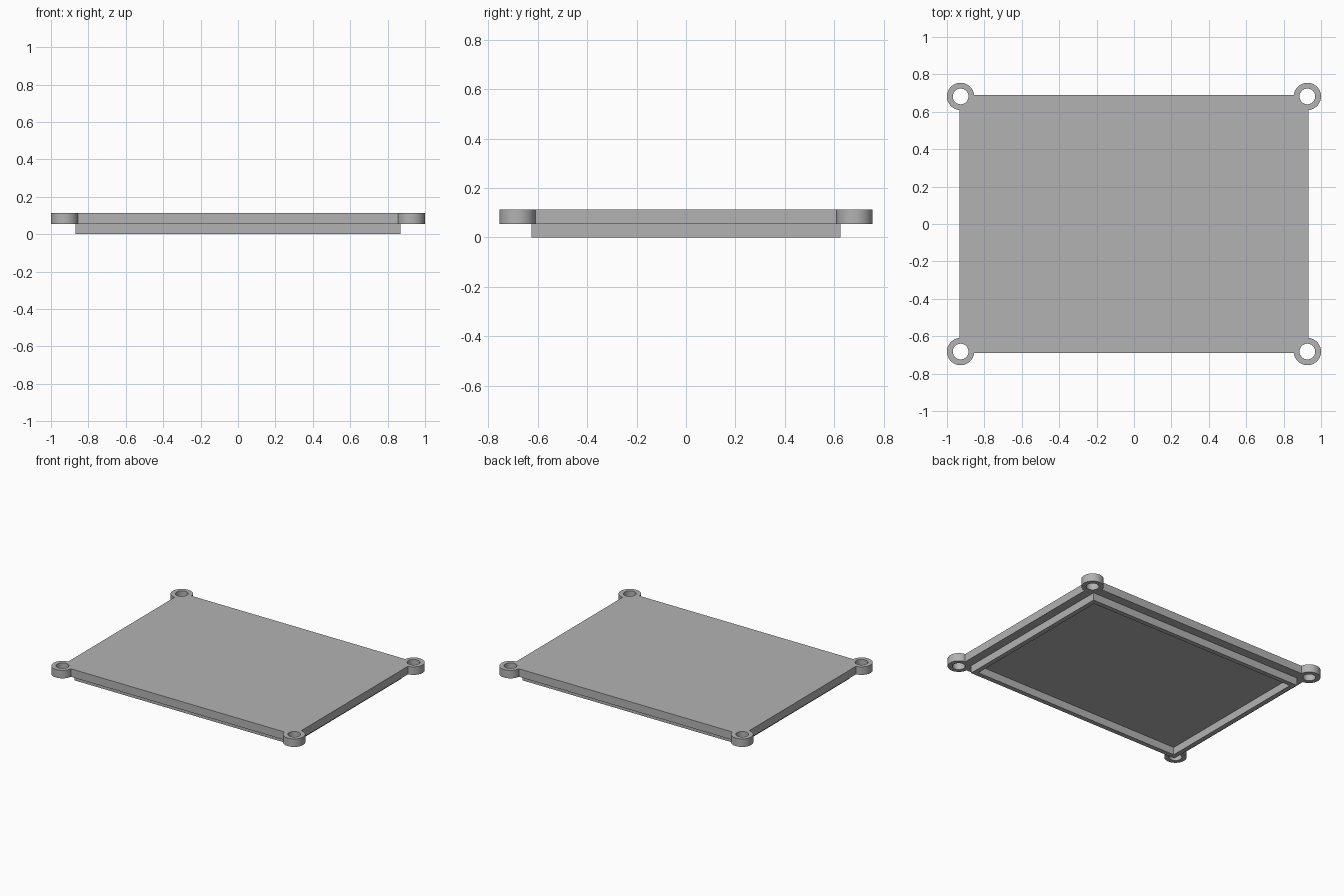
import bpy
from math import asin, acos, cos, sin, pi, radians

cube = bpy.data.objects.get("Cube")
if cube:
    bpy.data.objects.remove(cube, do_unlink=True)

HALF_X, HALF_Y = 0.933, 0.69      # lid plate
EAR_X, EAR_Y = 0.927, 0.682       # screw ear centres
EAR_R, HOLE_R = 0.073, 0.042
RIM_X, RIM_Y, RIM_W = 0.87, 0.625, 0.034
STEP, TOP = 0.055, 0.113

grey = bpy.data.materials.new("light grey")
grey.use_nodes = True
colour = (0.45, 0.45, 0.45, 1)
grey.diffuse_color = colour
grey.node_tree.nodes["Principled BSDF"].inputs["Base Color"].default_value = colour


def arc(cx, cy, r, start, end, steps):
    angles = [start + (end - start) * i / steps for i in range(steps + 1)]
    return [(cx + r * cos(a), cy + r * sin(a)) for a in angles]


def rectangle(x, y):
    return [(-x, -y), (x, -y), (x, y), (-x, y)]


def extrude_outlines(name, outlines, bottom, top):
    """Fill closed outlines (inner ones become holes) and extrude them."""
    curve = bpy.data.curves.new(name + "_profile", "CURVE")
    curve.dimensions = "2D"
    curve.fill_mode = "BOTH"
    curve.extrude = (top - bottom) / 2
    for points in outlines:
        spline = curve.splines.new("POLY")
        spline.points.add(len(points) - 1)
        for p, (x, y) in zip(spline.points, points):
            p.co = (x, y, 0, 1)
        spline.use_cyclic_u = True
    obj = bpy.data.objects.new(name, curve)
    bpy.context.collection.objects.link(obj)
    obj.location.z = (top + bottom) / 2
    bpy.ops.object.select_all(action="DESELECT")
    obj.select_set(True)
    bpy.context.view_layer.objects.active = obj
    bpy.ops.object.convert(target="MESH")
    obj = bpy.context.object
    # Weld the caps to the walls
    bpy.ops.object.mode_set(mode="EDIT")
    bpy.ops.mesh.select_all(action="SELECT")
    bpy.ops.mesh.remove_doubles(threshold=0.0001)
    bpy.ops.mesh.normals_make_consistent(inside=False)
    bpy.ops.object.mode_set(mode="OBJECT")
    bpy.ops.object.shade_smooth_by_angle(angle=radians(30))
    obj.data.materials.clear()
    obj.data.materials.append(grey)
    return obj


# Lid plate with a round screw ear at each corner
start = -acos((HALF_X - EAR_X) / EAR_R)
end = pi - asin((HALF_Y - EAR_Y) / EAR_R)
corner = arc(EAR_X, EAR_Y, EAR_R, start, end, 48)
outline = (corner
           + [(-x, y) for x, y in reversed(corner)]
           + [(-x, -y) for x, y in corner]
           + [(x, -y) for x, y in reversed(corner)])
holes = [arc(sx * EAR_X, sy * EAR_Y, HOLE_R, 0, 2 * pi, 48)[:-1]
         for sx in (-1, 1) for sy in (-1, 1)]
extrude_outlines("lid_plate", [outline] + holes, STEP, TOP)

# Locating rim on the underside
extrude_outlines("locating_rim",
                 [rectangle(RIM_X, RIM_Y), rectangle(RIM_X - RIM_W, RIM_Y - RIM_W)],
                 0, STEP + 0.003)
